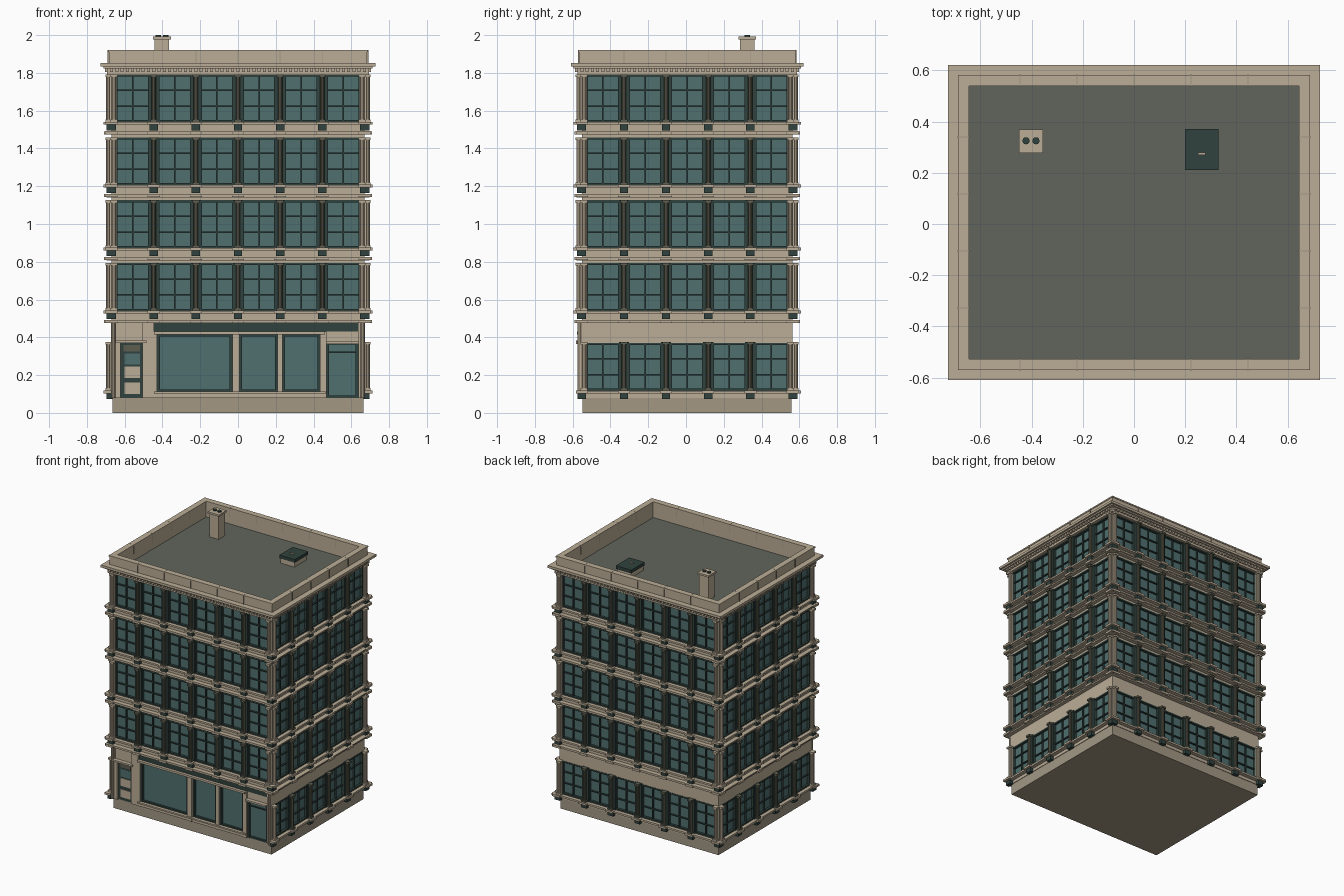
import bpy, bmesh, math
from mathutils import Matrix, Vector

if "Cube" in bpy.data.objects:
    bpy.data.objects.remove(bpy.data.objects["Cube"])

COL = dict(stone=(0.50, 0.42, 0.31), base=(0.36, 0.31, 0.23), glass=(0.08, 0.16, 0.16),
           frame=(0.03, 0.055, 0.048), olive=(0.11, 0.11, 0.08), roof=(0.12, 0.127, 0.107))
MATS = {}
for key, c in COL.items():
    MATS[key] = bpy.data.materials.new(key)
    MATS[key].diffuse_color = (*c, 1)

W, NX, NY, CY = 0.223, 6, 5, 0.006         # bay pitch, bays, y offset
HX, HY = NX * W / 2, NY * W / 2
STEP = 0.333                                # storey height
parts = {}


def get(name, mat):
    return parts.setdefault((name, mat), bmesh.new())


def box(name, mat, u0, u1, v0, v1, z0, z1, m=Matrix()):
    s = Matrix.Diagonal((u1 - u0, v1 - v0, z1 - z0, 1))
    t = Matrix.Translation(((u0 + u1) / 2, (v0 + v1) / 2, (z0 + z1) / 2))
    bmesh.ops.create_cube(get(name, mat), size=1, matrix=m @ t @ s)


def cyl(name, mat, x, y, z0, z1, r, m=Matrix(), n=10):
    bmesh.ops.create_cone(get(name, mat), cap_ends=True, segments=n, radius1=r, radius2=r,
                          depth=z1 - z0, matrix=m @ Matrix.Translation((x, y, (z0 + z1) / 2)))


def ring(name, mat, d0, d1, z0, z1):
    """Rectangular band around the whole building, from offset d0 to d1."""
    bm = get(name, mat)
    loops = []
    for d, z in ((d0, z0), (d1, z0), (d1, z1), (d0, z1)):
        loops.append([bm.verts.new((sx * (HX + d), sy * (HY + d) + CY, z))
                      for sx, sy in ((-1, -1), (1, -1), (1, 1), (-1, 1))])
    for i in range(4):
        a, b = loops[i], loops[(i + 1) % 4]
        for j in range(4):
            k = (j + 1) % 4
            bm.faces.new((a[j], a[k], b[k], b[j]))


class Wall:
    """One facade: u runs along it, d points outward from the wall plane."""
    def __init__(self, name, quarter, n, dist):
        self.name, self.n, self.L, self.D = name, n, n * W / 2, dist
        self.m = Matrix.Translation((0, CY, 0)) @ Matrix.Rotation(quarter * math.pi / 2, 4, 'Z')

    def box(self, part, mat, u0, u1, d0, d1, z0, z1):
        box(self.name + "_" + part, mat, u0, u1, -self.D - d1, -self.D - d0, z0, z1, self.m)

    def cyl(self, part, mat, u, d, z0, z1, r):
        cyl(self.name + "_" + part, mat, u, -self.D - d, z0, z1, r, self.m)

    def window(self, c, z0, z1):
        a, t = W / 2 - 0.026, 0.011
        for s in (-1, 1):
            self.box("window_frames", "frame", c + s * a - t / 2, c + s * a + t / 2, -.015, .004, z0, z1)
        for z in (z0, z1 - t):
            self.box("window_frames", "frame", c - a, c + a, -.015, .003, z, z + t)
        self.box("glazing_bars", "frame", c - .004, c + .004, -.015, -.003, z0, z1)
        for i in (1, 2):
            z = z0 + (z1 - z0) * i / 3
            self.box("glazing_bars", "frame", c - a, c + a, -.015, -.004, z - .004, z + .004)

    def piers(self, z0, z1):
        for i in range(self.n + 1):
            u = -self.L + i * W
            end = i in (0, self.n)
            if end:
                s = -1 if i == 0 else 1
                lo, hi = sorted((u - s * .027, u + s * .01))
                self.box("corner_posts", "stone", lo, hi, -.015, .01, z0, z1)
                u -= s * .012
            else:
                self.box("pier_backs", "frame", u - .027, u + .027, -.015, .008, z0, z1)
            mat = "stone" if end else "olive"
            self.cyl("columns", mat, u, .017, z0, z1, .0125)
            self.box("capitals", mat, u - .018, u + .018, 0, .033, z1 - .014, z1)
            self.box("column_bases", mat, u - .018, u + .018, 0, .033, z0, z0 + .014)

    def pier_blocks(self, zs, zl=None):
        """Projecting ledge pieces and dark brackets at every pier."""
        for i in range(self.n + 1):
            u = -self.L + i * W
            self.box("ledge_blocks", "stone", u - .032, u + .032, 0, .044, zs, zs + .015)
            self.box("brackets", "frame", u - .022, u + .022, 0, .026, zs - .03, zs)
            if zl:
                self.box("ledge_blocks", "stone", u - .032, u + .032, 0, .040, zl, zl + .016)


# plinth, glazed core and roof
box("plinth", "base", -.665, .665, CY - HY + .004, CY + HY - .004, 0, .08)
box("window_glass", "glass", -HX + .015, HX - .015, CY - HY + .015, CY + HY - .015, .08, 1.79)
box("roof_deck", "roof", -HX + .01, HX - .01, CY - HY + .01, CY + HY - .01, 1.785, 1.80)

walls = [Wall("front", 0, NX, HY), Wall("right", 1, NY, HX),
         Wall("back", 2, NX, HY), Wall("left", 3, NY, HX)]

# floor bands around the whole building
for k in range(4):
    o = k * STEP
    ring("floor_bands", "stone", -.016, 0, .475 if k == 0 else .46 + o, .54 + o)
    ring("floor_ledges", "stone", -.01, .028, .475 + o, .485 + o)
    ring("floor_ledges", "stone", -.01, .034, .485 + o, .493 + o)
    ring("window_sills", "stone", -.01, .030, .527 + o, .54 + o)

# upper storeys and side/back ground storey
for w in walls:
    for k in range(4):
        o = k * STEP
        w.piers(.54 + o, .793 + o)
        w.pier_blocks(.527 + o, .476 + o)
        for i in range(w.n):
            w.window(-w.L + (i + .5) * W, .54 + o, .793 + o)
    if w.name != "front":
        w.box("ground_spandrel", "stone", -w.L, w.L, -.016, 0, .37, .476)
        w.box("ground_sill", "stone", -w.L, w.L, -.016, 0, .08, .117)
        w.box("ground_sill", "stone", -w.L - .02, w.L + .02, -.01, .03, .103, .117)
        w.piers(.117, .375)
        w.pier_blocks(.103)
        for i in range(w.n):
            w.window(-w.L + (i + .5) * W, .117, .37)
    # dentils under the cornice
    n = w.n * 8
    for i in range(n + 1):
        u = -w.L + i * 2 * w.L / n
        w.box("dentils", "stone", u - .008, u + .008, 0, .036, 1.806, 1.824)

# cornice and parapet
ring("cornice", "stone", -.016, .024, 1.79, 1.826)
ring("cornice", "stone", -.01, .044, 1.824, 1.834)
ring("cornice", "stone", -.01, .058, 1.834, 1.852)
ring("parapet", "stone", -.024, .015, 1.79, 1.912)
ring("parapet_coping", "stone", -.025, .019, 1.91, 1.92)
for w in walls:
    for i in range(1, w.n):
        u = -w.L + i * W
        w.box("parapet_joints", "base", u - .002, u + .002, -.026, .021, 1.852, 1.9205)

# front ground storey
f = walls[0]
f.box("end_piers", "stone", -HX, -.645, -.016, .010, .08, .476)
f.box("end_piers", "stone", .637, HX, -.016, .010, .08, .476)
f.box("entrance_wall", "stone", -.645, -.485, -.016, 0, .38, .476)
f.box("entrance_wall", "stone", -.505, -.445, -.016, .014, .08, .476)
f.box("entrance_jambs", "stone", -.645, -.622, -.016, .012, .08, .37)
f.box("door_header", "stone", -.648, -.485, -.01, .03, .37, .383)
f.box("entrance_door", "frame", -.622, -.505, -.016, -.006, .08, .37)
f.box("door_glass", "glass", -.602, -.520, -.010, -.003, .255, .315)
for z in (.10, .185):
    f.box("door_panels", "stone", -.602, -.520, -.010, -.002, z, z + .06)
f.box("door_transom", "olive", -.605, -.518, -.010, -.003, .325, .36)
f.box("shop_fascia", "frame", -.445, .66, -.016, .004, .43, .476)
f.box("shop_ledge", "stone", -.445, .46, -.016, .026, .415, .43)
f.box("shop_sill", "stone", -.445, .465, -.016, .012, .08, .105)
f.box("shop_sill", "stone", -.445, .465, -.016, .024, .103, .114)
for u0, u1 in ((-.445, -.428), (-.03, .008), (.21, .236), (.435, .468)):
    f.box("shop_piers", "stone", u0, u1, -.016, .016, .08, .43)
for u0, u1 in ((-.428, -.03), (.008, .21), (.236, .435), (.468, .637)):
    z0, z1 = (.08, .375) if u0 > .45 else (.112, .416)
    for a, b in ((u0, u0 + .014), (u1 - .014, u1)):
        f.box("shop_window_frames", "frame", a, b, -.016, .002, z0, z1)
    for a in (z0, z1 - .012):
        f.box("shop_window_frames", "frame", u0, u1, -.016, .001, a, a + .012)
f.box("side_door_header", "stone", .465, .64, -.016, .03, .365, .378)
f.box("side_door_wall", "stone", .465, .64, -.016, 0, .376, .43)
f.box("side_door_rail", "frame", .48, .63, -.016, -.006, .318, .326)
for s in (-1, 1):
    f.cyl("ground_corner_columns", "stone", s * (HX - .008), .012, .08, .476, .012)

# chimney and roof hatch
box("chimney_shaft", "stone", -.441, -.364, .287, .362, 1.80, 1.98)
box("chimney_cap", "stone", -.45, -.355, .278, .37, 1.978, 1.992)
for x in (-.422, -.383):
    cyl("chimney_pots", "frame", x, .325, 1.98, 2.0, .014, n=12)
box("hatch_curb", "stone", .207, .323, .217, .363, 1.80, 1.84)
box("hatch_lid", "frame", .20, .33, .21, .372, 1.838, 1.862)
box("hatch_handle", "stone", .25, .28, .27, .28, 1.86, 1.87)

# turn the collected geometry into objects
for (name, mat), bm in parts.items():
    bmesh.ops.recalc_face_normals(bm, faces=bm.faces)
    me = bpy.data.meshes.new(name)
    bm.to_mesh(me)
    bm.free()
    me.materials.append(MATS[mat])
    bpy.context.collection.objects.link(bpy.data.objects.new(name, me))

for m in bpy.data.materials:
    if m.users and not m.is_grease_pencil:
        m.use_nodes = True
        m.node_tree.nodes["Principled BSDF"].inputs["Base Color"].default_value = m.diffuse_color
